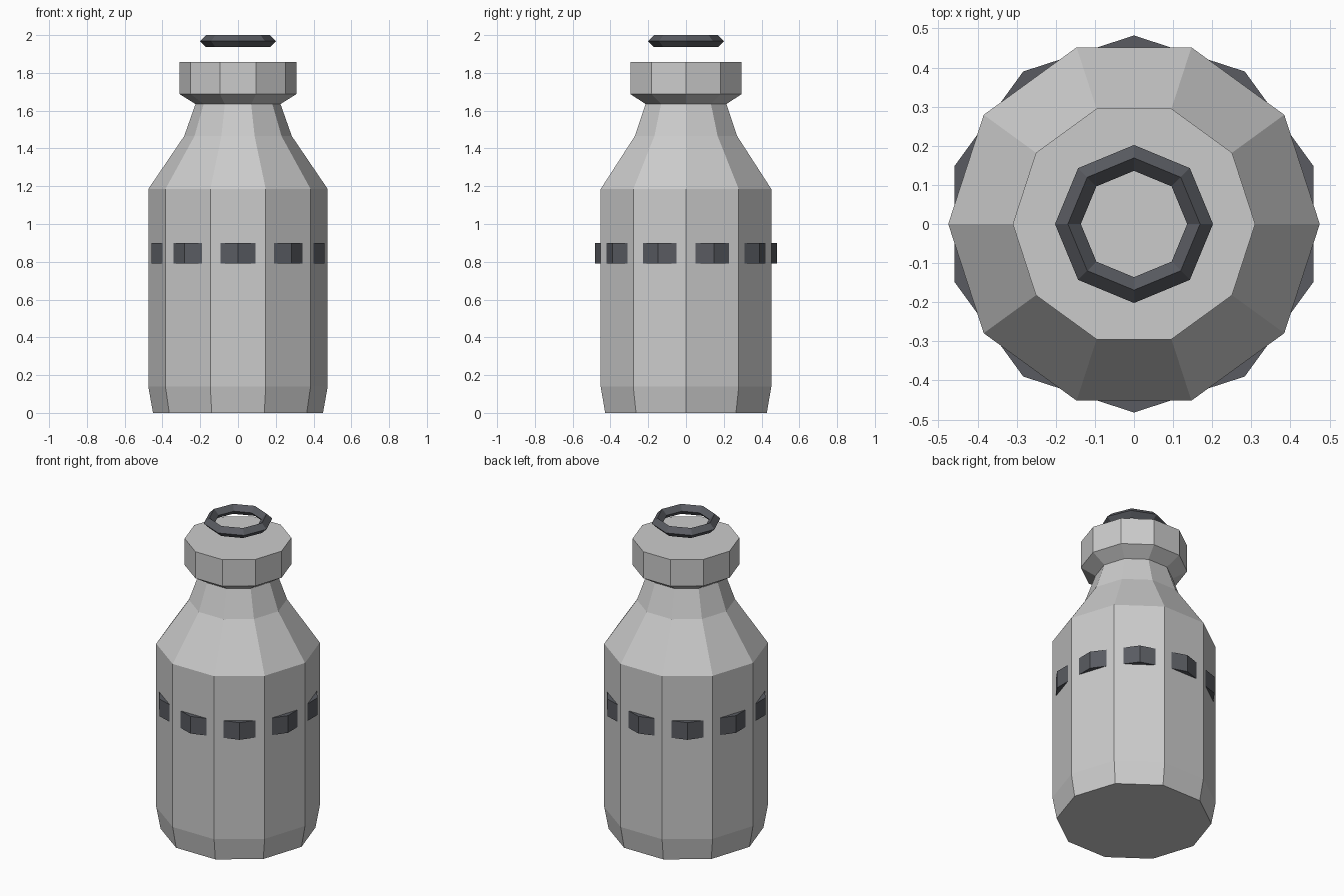
import bpy, bmesh
from math import cos, sin, pi

if "Cube" in bpy.data.objects:
    bpy.data.objects.remove(bpy.data.objects["Cube"])

dark = bpy.data.materials.new("dark_rubber")
dark.diffuse_color = (0.1, 0.105, 0.12, 1)
dark.use_nodes = True
dark.node_tree.nodes["Principled BSDF"].inputs["Base Color"].default_value = dark.diffuse_color


def lathe(name, profile, sides, turn=0.0, closed=False, mat=None):
    """Revolve (radius, z) points; closed profiles make rings, open ones get caps."""
    bm = bmesh.new()
    loops = [[bm.verts.new((r * cos(turn + 2 * pi * i / sides),
                            r * sin(turn + 2 * pi * i / sides), z))
              for i in range(sides)] for r, z in profile]
    pairs = list(zip(loops, loops[1:]))
    if closed:
        pairs.append((loops[-1], loops[0]))
    else:
        bm.faces.new(loops[0])
        bm.faces.new(loops[-1])
    for a, b in pairs:
        for i in range(sides):
            j = (i + 1) % sides
            bm.faces.new((a[i], a[j], b[j], b[i]))
    bmesh.ops.recalc_face_normals(bm, faces=bm.faces)
    mesh = bpy.data.meshes.new(name)
    bm.to_mesh(mesh)
    bm.free()
    if mat:
        mesh.materials.append(mat)
    obj = bpy.data.objects.new(name, mesh)
    bpy.context.collection.objects.link(obj)
    return obj


# Ten-sided bottle: tapered foot, straight wall, shoulder, neck and flared cap
lathe("bottle_body", [(0.45, 0), (0.475, 0.14), (0.475, 1.185), (0.285, 1.465),
                      (0.225, 1.635), (0.31, 1.688), (0.31, 1.858)], 10)

# Band turned half a side, so only its corners poke through the wall
lathe("grip_band", [(0.482, 0.79), (0.482, 0.90), (0.44, 0.90), (0.44, 0.79)],
      10, turn=pi / 10, closed=True, mat=dark)

# Eight-sided ring with a diamond section, floating above the cap
lathe("top_ring", [(0.202, 1.968), (0.169, 2.0), (0.136, 1.968), (0.169, 1.936)],
      8, closed=True, mat=dark)
